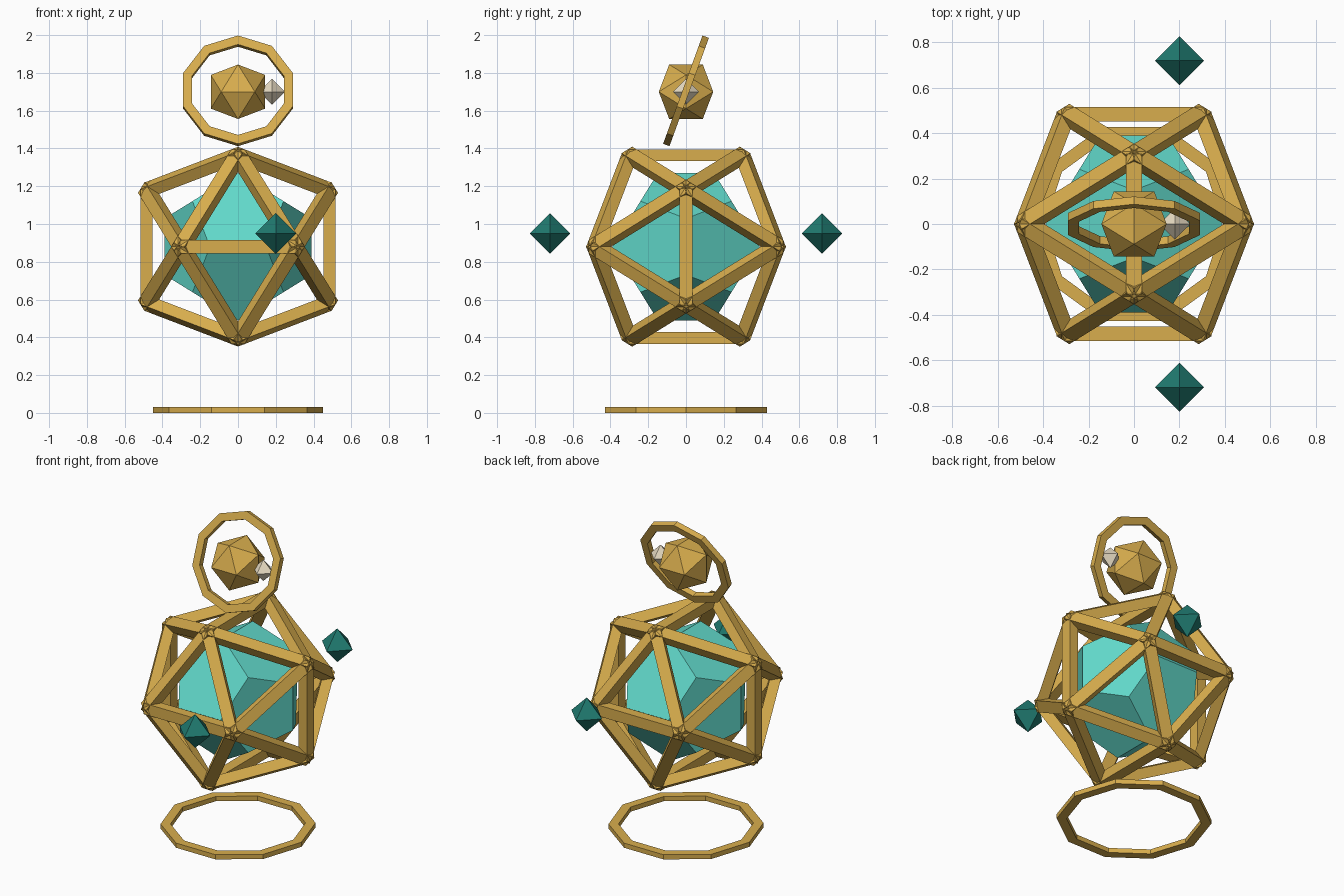
import bpy, bmesh, math
from mathutils import Vector, Matrix
from itertools import combinations

if "Cube" in bpy.data.objects:
    bpy.data.objects.remove(bpy.data.objects["Cube"])

PHI = (1 + math.sqrt(5)) / 2


def material(name, rgb):
    m = bpy.data.materials.new(name)
    m.diffuse_color = (*rgb, 1)
    m.use_nodes = True
    m.node_tree.nodes["Principled BSDF"].inputs["Base Color"].default_value = m.diffuse_color
    return m


gold = material("gold", (0.69, 0.42, 0.075))
aqua = material("aqua", (0.12, 0.69, 0.59))
teal = material("dark_teal", (0.014, 0.195, 0.162))
cream = material("cream", (0.81, 0.72, 0.55))


def finish(name, bm, mat, loc=(0, 0, 0), rot=(0, 0, 0)):
    bmesh.ops.recalc_face_normals(bm, faces=bm.faces)
    me = bpy.data.meshes.new(name)
    bm.to_mesh(me)
    bm.free()
    me.materials.append(mat)
    ob = bpy.data.objects.new(name, me)
    ob.location, ob.rotation_euler = loc, rot
    bpy.context.collection.objects.link(ob)
    return ob


def cyclic(p, q):
    """Points (+-p, 0, +-q) and their rotations through the three axes."""
    pts = []
    for s in (-p, p):
        for t in (-q, q):
            pts += [Vector((s, t, 0)), Vector((0, s, t)), Vector((t, 0, s))]
    return pts


def hull(name, pts, mat, loc):
    """Solid from the convex hull of points, flat faces merged."""
    bm = bmesh.new()
    for p in pts:
        bm.verts.new(p)
    bmesh.ops.convex_hull(bm, input=bm.verts)
    bmesh.ops.dissolve_limit(bm, angle_limit=0.02, verts=bm.verts, edges=bm.edges)
    return finish(name, bm, mat, loc)


def octahedron(name, r, mat, loc):
    pts = [Vector([s * r if i == k else 0 for i in range(3)])
           for k in range(3) for s in (-1, 1)]
    return hull(name, pts, mat, loc)


def ring(name, outer, inner, height, start, loc, rot=(0, 0, 0), n=10):
    """Ten-sided band with a rectangular section."""
    bm = bmesh.new()
    h = height / 2
    section = [(outer, -h), (outer, h), (inner, h), (inner, -h)]
    loops = []
    for i in range(n):
        a = start + 2 * math.pi * i / n
        loops.append([bm.verts.new((r * math.cos(a), r * math.sin(a), z)) for r, z in section])
    for i in range(n):
        p, q = loops[i], loops[(i + 1) % n]
        for j in range(4):
            k = (j + 1) % 4
            bm.faces.new((p[j], q[j], q[k], p[k]))
    return finish(name, bm, gold, loc, rot)


# Icosahedral cage: one box bar along each edge, flat side facing out
A = 0.299
bm = bmesh.new()
for p, q in combinations(cyclic(A, A * PHI), 2):
    if (p - q).length < 2.1 * A:
        along = (q - p).normalized()
        out = (p + q).normalized()
        side = out.cross(along)
        m = Matrix((side, out, along)).transposed().to_4x4()
        m.translation = (p + q) / 2
        bmesh.ops.create_cube(bm, size=1,
                              matrix=m @ Matrix.Diagonal((0.07, 0.063, 2 * A + 0.018, 1)))
finish("cage", bm, gold, (0, 0, 0.88))

# Dodecahedral core inside the cage
S = 0.241
corners = [Vector((x, y, z)) for x in (-S, S) for y in (-S, S) for z in (-S, S)]
hull("core", corners + cyclic(S / PHI, S * PHI), aqua, (0, 0, 0.88))

# Head gem, eye and tilted halo
hull("head", cyclic(0.089, 0.089 * PHI), gold, (0, 0, 1.70))
octahedron("eye", 0.068, cream, (0.18, 0, 1.70))
ring("halo", 0.305, 0.255, 0.036, math.pi / 2, (0, 0, 1.705), (math.radians(70), 0, 0))

# Floating side gems
for side, y in (("front", -0.72), ("back", 0.72)):
    octahedron(side + "_gem", 0.108, teal, (0.2, y, 0.95))

# Ground ring
ring("ground_ring", 0.45, 0.392, 0.03, 0, (0, 0, 0.015))
